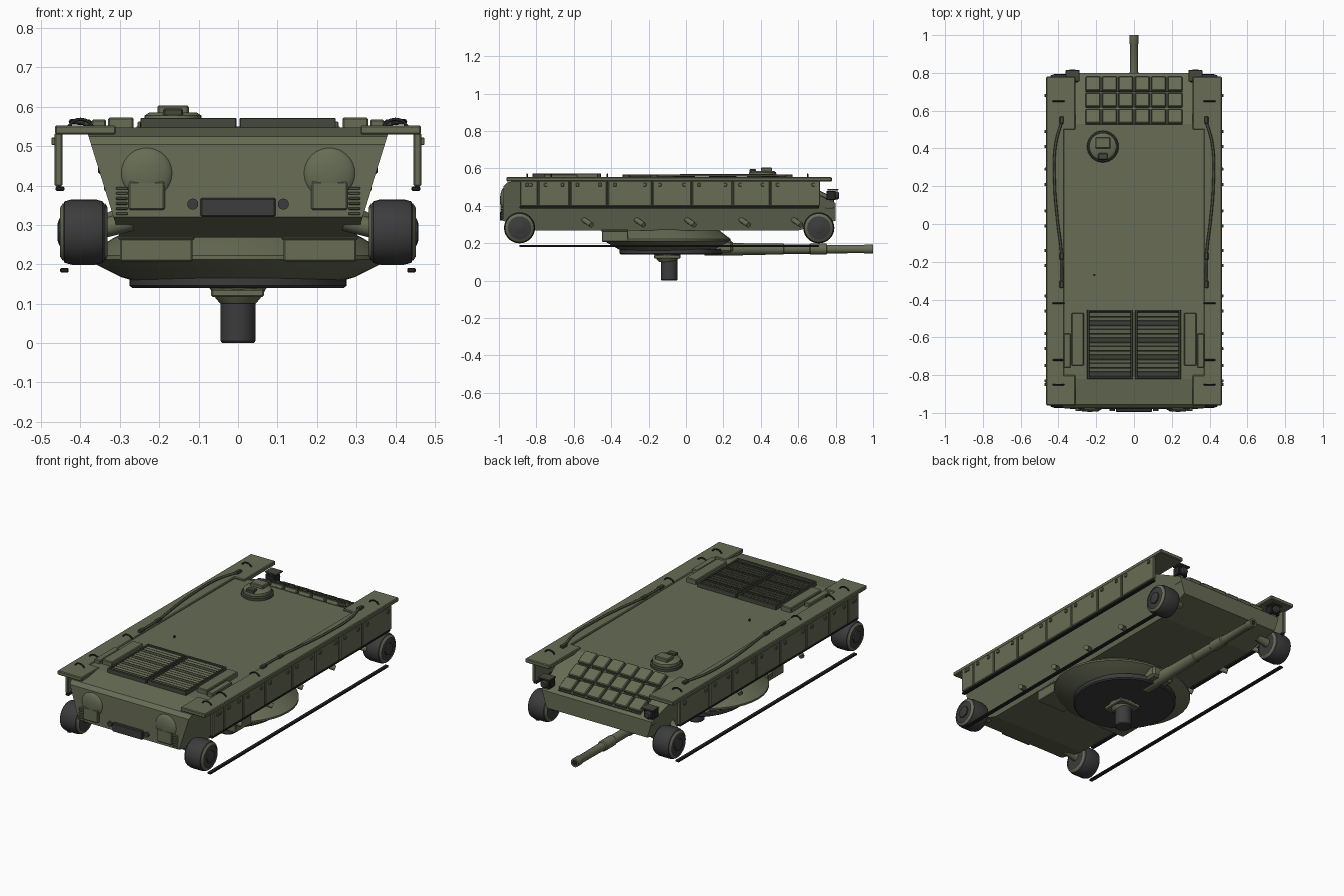
import bpy, bmesh, math
from mathutils import Vector, Matrix

if bpy.data.objects.get("Cube"):
    bpy.data.objects.remove(bpy.data.objects["Cube"])


def material(name, r, g, b):
    m = bpy.data.materials.new(name)
    m.use_nodes = True
    m.diffuse_color = (r, g, b, 1)
    bsdf = m.node_tree.nodes["Principled BSDF"]
    bsdf.inputs["Base Color"].default_value = (r, g, b, 1)
    bsdf.inputs["Roughness"].default_value = 0.8
    return m


OLIVE = material("olive_paint", 0.135, 0.15, 0.09)
SHADE = material("dark_olive", 0.06, 0.065, 0.045)
RUBBER = material("dark_rubber", 0.045, 0.045, 0.047)
BLACK = material("black_metal", 0.018, 0.018, 0.018)


def finish(name, bm, mat, smooth=False):
    bmesh.ops.recalc_face_normals(bm, faces=bm.faces)
    me = bpy.data.meshes.new(name)
    bm.to_mesh(me)
    bm.free()
    me.materials.append(mat)
    ob = bpy.data.objects.new(name, me)
    bpy.context.collection.objects.link(ob)
    if smooth:
        bpy.ops.object.select_all(action="DESELECT")
        ob.select_set(True)
        bpy.context.view_layer.objects.active = ob
        bpy.ops.object.shade_smooth_by_angle(angle=math.radians(35))
    return ob


def box(name, x, y, z, mat=OLIVE, bevel=0.004, rot=None):
    """Box spanning the (low, high) pairs, optionally turned about its centre."""
    bm = bmesh.new()
    bmesh.ops.create_cube(bm, size=1)
    bmesh.ops.scale(bm, vec=[abs(p[1] - p[0]) for p in (x, y, z)], verts=bm.verts)
    if bevel:
        bmesh.ops.bevel(bm, geom=bm.edges[:], offset=bevel, segments=1, affect="EDGES")
    if rot:
        bmesh.ops.rotate(bm, matrix=Matrix.Rotation(rot, 3, "X"), verts=bm.verts)
    bmesh.ops.translate(bm, vec=[sum(p) / 2 for p in (x, y, z)], verts=bm.verts)
    return finish(name, bm, mat)


def lathe(name, profile, loc, direction, mat=OLIVE, seg=32, scale=(1, 1, 1)):
    """Turn (radius, height) points about a direction, capped at both ends."""
    bm = bmesh.new()
    rings = []
    for r, h in profile:
        rings.append([bm.verts.new((r * math.cos(k * math.tau / seg),
                                    r * math.sin(k * math.tau / seg), h)) for k in range(seg)])
    for a, b in zip(rings, rings[1:]):
        for k in range(seg):
            bm.faces.new((a[k], a[(k + 1) % seg], b[(k + 1) % seg], b[k]))
    bm.faces.new(rings[0])
    bm.faces.new(rings[-1])
    turn = Vector(direction).to_track_quat("Z", "Y").to_matrix().to_4x4()
    bm.transform(Matrix.Translation(loc) @ Matrix.Diagonal((*scale, 1)) @ turn)
    return finish(name, bm, mat, True)


def rod(name, a, b, r, mat=OLIVE, seg=12):
    d = Vector(b) - Vector(a)
    return lathe(name, [(r, 0), (r, d.length)], a, d, mat, seg)


def tube(name, points, r, mat):
    cu = bpy.data.curves.new(name, "CURVE")
    cu.dimensions = "3D"
    cu.bevel_depth, cu.bevel_resolution, cu.use_fill_caps = r, 2, True
    sp = cu.splines.new("BEZIER")
    sp.bezier_points.add(len(points) - 1)
    for bp, p in zip(sp.bezier_points, points):
        bp.co = p
        bp.handle_left_type = bp.handle_right_type = "AUTO"
    cu.materials.append(mat)
    ob = bpy.data.objects.new(name, cu)
    bpy.context.collection.objects.link(ob)


# Hull: side profile whose half width grows with height
side = [(-0.955, 0.525), (-0.975, 0.505), (-0.98, 0.32), (-0.8, 0.268), (0.6, 0.268),
        (0.8, 0.32), (0.8, 0.415), (0.53, 0.543), (-0.82, 0.548)]
bm = bmesh.new()
sides = [[bm.verts.new((s * (0.3 + (z - 0.268) * 0.31), y, z)) for y, z in side] for s in (-1, 1)]
for ring in sides:
    bm.faces.new(ring)
for i in range(len(side)):
    j = (i + 1) % len(side)
    bm.faces.new((sides[0][i], sides[0][j], sides[1][j], sides[1][i]))
finish("hull", bm, OLIVE)

# Fenders, skirts, strips, wheels and fittings on both sides
seams = [-0.89, -0.79, -0.62, -0.42, -0.18, 0.03, 0.25, 0.45, 0.72]
for s, tag in ((1, "left"), (-1, "right")):
    def X(a, b):
        return (s * a, s * b)

    box(f"fender_{tag}", X(0.37, 0.465), (-0.96, 0.78), (0.53, 0.553))
    box(f"fender_rear_{tag}", X(0.31, 0.38), (-0.96, -0.8), (0.53, 0.553))
    box(f"fender_nose_{tag}", X(0.31, 0.38), (0.5, 0.78), (0.53, 0.553))
    for i, (a, b) in enumerate(zip(seams, seams[1:])):
        box(f"skirt_panel_{tag}_{i}", X(0.446, 0.466), (a + 0.003, b - 0.003), (0.398, 0.535))
        for y in (a + 0.04, b - 0.04):
            box(f"skirt_hinge_{tag}_{i}", X(0.46, 0.474), (y - 0.008, y + 0.008), (0.503, 0.522), bevel=0.002)
    box(f"skirt_backing_{tag}", X(0.448, 0.456), (-0.885, 0.715), (0.4, 0.53), SHADE, 0)
    for z, x in ((0.392, 0.452), (0.185, 0.441)):
        box(f"long_strip_{tag}", X(x - 0.011, x + 0.011), (-0.89, 0.71), (z - 0.006, z + 0.006), BLACK, 0.003)

    for y in (-0.89, 0.71):
        c = (s * 0.392, y, 0.282)
        lathe(f"wheel_{tag}", [(0.066, -0.057), (0.078, -0.048), (0.083, -0.03), (0.083, 0.03),
                               (0.078, 0.048), (0.066, 0.055)], c, (s, 0, 0), RUBBER)
        lathe(f"wheel_disc_{tag}", [(0.074, -0.054), (0.062, -0.061), (0.062, 0.06), (0.074, 0.052)],
              c, (s, 0, 0), OLIVE)
        lathe(f"wheel_hub_{tag}", [(0.034, 0.05), (0.034, 0.062), (0.022, 0.066)], c, (s, 0, 0), RUBBER, 8)
        rod(f"axle_{tag}", (s * 0.27, y, 0.31), (s * 0.35, y, 0.29), 0.025)
    for y in (-0.55, -0.27, 0.0, 0.29, 0.57):
        rod(f"swing_arm_{tag}", (s * 0.29, y - 0.01, 0.335), (s * 0.375, y + 0.045, 0.297), 0.014)

    # Cable, grab handles and deck boxes
    tube(f"tow_cable_{tag}", [(s * 0.38, 0.55, 0.56), (s * 0.415, 0.42, 0.562), (s * 0.42, 0.2, 0.562),
                              (s * 0.405, 0.02, 0.562), (s * 0.385, -0.15, 0.56), (s * 0.38, -0.34, 0.56)], 0.007, SHADE)
    for y in (0.55, -0.17, -0.32):
        box(f"cable_clamp_{tag}", X(0.372, 0.394), (y - 0.02, y + 0.02), (0.55, 0.568), SHADE)
    for y in (0.65, -0.42, -0.72, -0.85):
        tube(f"handle_{tag}", [(s * 0.37, y, 0.55), (s * 0.385, y, 0.565), (s * 0.415, y, 0.565),
                               (s * 0.43, y, 0.55)], 0.004, BLACK)
    box(f"deck_box_{tag}", X(0.265, 0.33), (-0.75, -0.47), (0.54, 0.573))
    box(f"deck_bracket_{tag}", X(0.335, 0.372), (-0.76, -0.58), (0.54, 0.568))

    # Headlight cluster
    box(f"headlight_{tag}", X(0.295, 0.355), (0.75, 0.8), (0.43, 0.48), BLACK)
    lathe(f"headlight_lens_{tag}", [(0.022, 0), (0.022, 0.012), (0.015, 0.018)],
          (s * 0.325, 0.8, 0.455), (0, 1, 0), RUBBER, 16)
    box(f"headlight_guard_{tag}", X(0.288, 0.362), (0.755, 0.815), (0.482, 0.49), SHADE, 0.002)
    box(f"headlight_bracket_{tag}", X(0.31, 0.34), (0.745, 0.79), (0.385, 0.435))

    # End plate dome, strap, louvres and lamp
    dome = [(0.067 * math.cos(t * math.pi / 18), 0.067 * math.sin(t * math.pi / 18)) for t in range(-8, 9)]
    lathe(f"end_dome_{tag}", dome, (s * 0.232, -0.971, 0.43), (0, -1, 0), scale=(1, 0.35, 1))
    box(f"dome_strap_{tag}", X(0.186, 0.278), (-0.993, -0.968), (0.338, 0.41))
    for k in range(6):
        box(f"louvre_{tag}_{k}", X(0.28, 0.31), (-0.99, -0.97), (0.325 + k * 0.013, 0.332 + k * 0.013), bevel=0.002)
    rod(f"tail_lamp_{tag}", (s * 0.115, -0.97, 0.353), (s * 0.115, -0.99, 0.353), 0.014, RUBBER, 16)

    # Engine grille half
    box(f"grille_bed_{tag}", X(0.006, 0.245), (-0.82, -0.455), (0.54, 0.559), BLACK, 0)
    for y in (-0.815, -0.46):
        box(f"grille_end_{tag}", X(0.004, 0.248), (y - 0.006, y + 0.006), (0.545, 0.572), SHADE, 0.002)
    for x in (0.012, 0.242):
        box(f"grille_rail_{tag}", X(x - 0.006, x + 0.006), (-0.82, -0.455), (0.545, 0.572), SHADE, 0.002)
    for k in range(15):
        y = -0.794 + k * 0.0225
        box(f"grille_slat_{tag}_{k}", X(0.018, 0.236), (y - 0.0075, y + 0.0075), (0.56, 0.565),
            OLIVE if k % 4 else SHADE, 0, 0.25)

    # Turret stowage boxes
    box(f"turret_box_{tag}", X(0.115, 0.3), (-0.45, -0.31), (0.207, 0.272))
    box(f"turret_box_lid_{tag}", X(0.11, 0.305), (-0.455, -0.31), (0.262, 0.274))

box("end_plate_panel", (-0.095, 0.095), (-0.995, -0.97), (0.32, 0.369), RUBBER)

# Armour bricks on the sloped nose
slope = math.atan2(0.415 - 0.543, 0.27)
for row in range(3):
    y = 0.568 + row * 0.086
    z = 0.543 + (y - 0.53) * math.tan(slope) + 0.01
    box("brick_rail", (-0.258, 0.258), (y - 0.044, y + 0.044), (z - 0.009, z - 0.004), SHADE, 0, slope)
    for col in range(6):
        x = -0.2175 + col * 0.087
        box(f"armour_brick_{row}_{col}", (x - 0.038, x + 0.038), (y - 0.04, y + 0.04),
            (z - 0.012, z + 0.014), OLIVE, 0.004, slope)

# Driver hatch
hc = (-0.165, 0.41, 0.54)
lathe("hatch_ring", [(0.084, 0), (0.084, 0.018), (0.078, 0.024)], hc, (0, 0, 1), SHADE)
lathe("hatch_lid", [(0.074, 0.02), (0.072, 0.038), (0.06, 0.046)], hc, (0, 0, 1))
box("hatch_block", (-0.205, -0.125), (0.4, 0.46), (0.58, 0.604))
box("hatch_latch", (-0.19, -0.14), (0.34, 0.375), (0.575, 0.596), SHADE)
rod("deck_stud", (-0.21, -0.27, 0.54), (-0.21, -0.27, 0.556), 0.006, BLACK, 8)

# Turret hung under the hull
lathe("turret_body", [(0.27, 0.16), (0.295, 0.167), (0.385, 0.212), (0.385, 0.222), (0.32, 0.265), (0.25, 0.3)],
      (0, -0.1, 0), (0, 0, 1), seg=40, scale=(1, 0.88, 1))
lathe("turret_disc", [(0.268, 0.14), (0.276, 0.146), (0.276, 0.17)], (0, -0.08, 0), (0, 0, 1), RUBBER, 40)
lathe("sight_base", [(0.045, 0.1), (0.06, 0.118), (0.075, 0.145)], (0, -0.1, 0), (0, 0, 1), seg=16)
box("sight_bracket", (-0.068, 0.066), (-0.17, -0.03), (0.117, 0.138))
lathe("sight_post", [(0.04, 0), (0.044, 0.005), (0.044, 0.11)], (0, -0.09, 0), (0, 0, 1), RUBBER, 20)

# Main gun with sleeve steps
lathe("gun_barrel", [(0.034, 0.1), (0.034, 0.3), (0.031, 0.31), (0.029, 0.52), (0.025, 0.525), (0.025, 0.66),
                     (0.029, 0.665), (0.029, 0.75), (0.023, 0.755), (0.021, 0.95), (0.024, 0.955), (0.024, 1.0)],
      (0, 0, 0.168), (0, 1, 0), seg=20)
lathe("gun_muzzle", [(0.015, 0), (0.015, 0.001)], (0, 1.0, 0.168), (0, 1, 0), BLACK, 16)
box("gun_mantlet", (-0.07, 0.07), (0.14, 0.25), (0.15, 0.215), OLIVE, 0.012)
